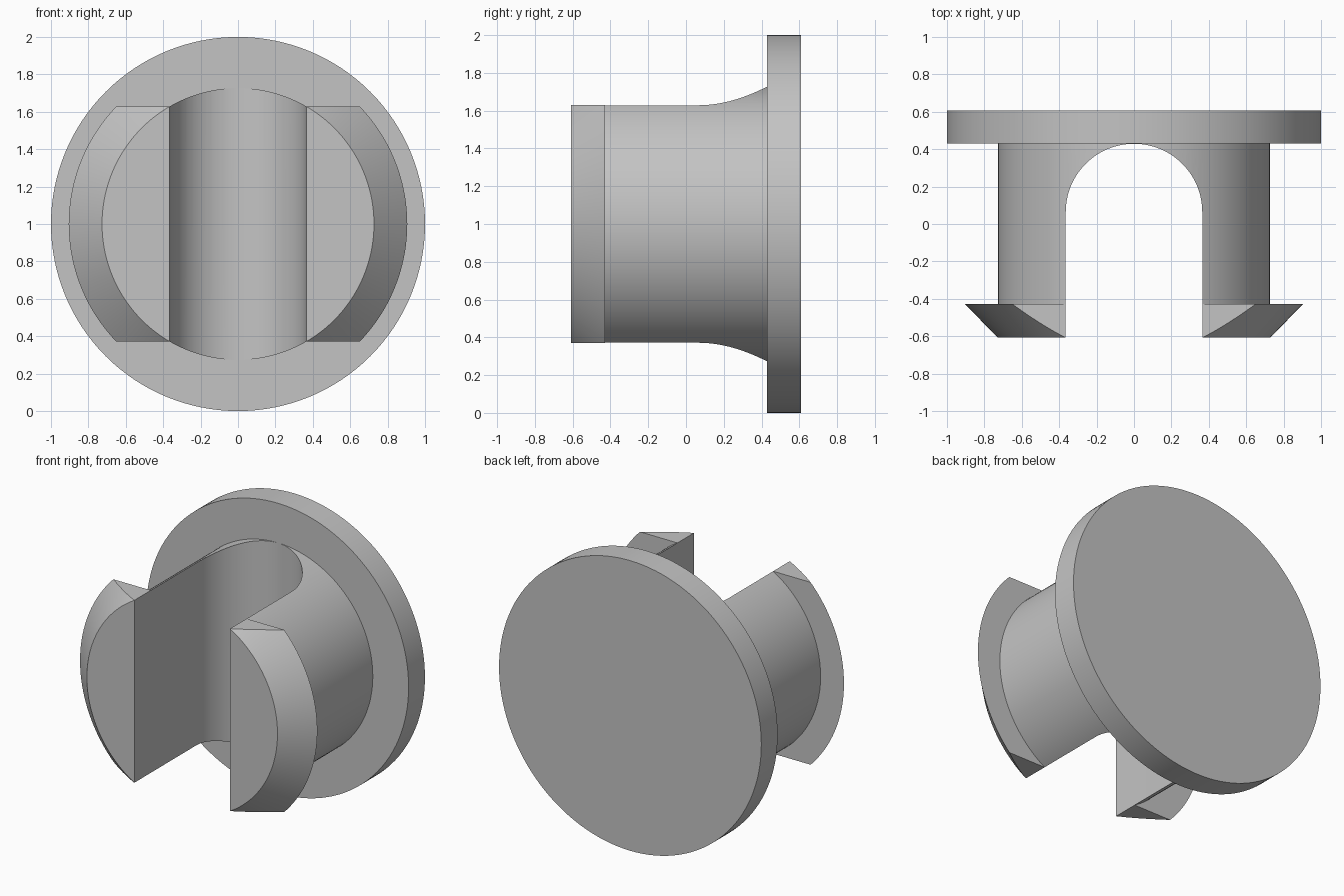
import bpy, bmesh, math
from mathutils import Matrix, Vector

cube = bpy.data.objects.get("Cube")
if cube:
    bpy.data.objects.remove(cube, do_unlink=True)

CENTRE = 1.0       # height of the turning axis
STEM_R = 0.727
SLOT_R = 0.365
FACE_Y = 0.43      # inner face of the disc
FRONT_Y = -0.608

grey = bpy.data.materials.new("plain grey")
grey.use_nodes = True
colour = (0.55, 0.55, 0.55, 1)
grey.diffuse_color = colour
grey.node_tree.nodes["Principled BSDF"].inputs["Base Color"].default_value = colour


def make_object(name, bm):
    bmesh.ops.recalc_face_normals(bm, faces=bm.faces)
    mesh = bpy.data.meshes.new(name)
    bm.to_mesh(mesh)
    bm.free()
    mesh.materials.append(grey)
    obj = bpy.data.objects.new(name, mesh)
    bpy.context.collection.objects.link(obj)
    return obj


def lathe(name, profile, steps=128):
    """Turn (radius, y) points around the y axis."""
    bm = bmesh.new()
    verts = [bm.verts.new((r, y, CENTRE)) for r, y in profile]
    edges = [bm.edges.new(pair) for pair in zip(verts, verts[1:])]
    bmesh.ops.spin(bm, geom=verts + edges, cent=(0, 0, CENTRE), axis=(0, 1, 0),
                   angle=math.tau, steps=steps, use_duplicate=False)
    bmesh.ops.remove_doubles(bm, verts=bm.verts, dist=1e-4)
    # merge the fan of triangles on each flat end into one face
    bmesh.ops.dissolve_limit(bm, angle_limit=0.001, verts=bm.verts, edges=bm.edges)
    return make_object(name, bm)


def box(name, size, centre):
    bm = bmesh.new()
    bmesh.ops.create_cube(bm, size=1, matrix=Matrix.Translation(centre) @ Matrix.Diagonal((*size, 1)))
    return make_object(name, bm)


def slot(name):
    """Round-ended channel running straight up through the stem."""
    bm = bmesh.new()
    end = FACE_Y - 0.001 - SLOT_R
    outline = [(SLOT_R * math.cos(a), end + SLOT_R * math.sin(a))
               for a in (math.pi * i / 48 for i in range(49))]
    outline += [(-SLOT_R, -1), (SLOT_R, -1)]
    face = bm.faces.new([bm.verts.new((x, y, -1)) for x, y in outline])
    top = bmesh.ops.extrude_face_region(bm, geom=[face])["geom"]
    bmesh.ops.translate(bm, vec=Vector((0, 0, 4)),
                        verts=[v for v in top if isinstance(v, bmesh.types.BMVert)])
    return make_object(name, bm)


# disc, stem and barbed front lip in one turned solid
plug = lathe("snap_plug", [(0, FRONT_Y), (STEM_R, FRONT_Y), (0.905, -0.428), (STEM_R, -0.428),
                           (STEM_R, FACE_Y), (1, FACE_Y), (1, 0.608), (0, 0.608)])

# channel between the prongs, and flats above and below the barbs
flat_z = math.sqrt(STEM_R ** 2 - SLOT_R ** 2)
cutters = [slot("slot_cutter")]
for side, name in ((1, "upper_flat_cutter"), (-1, "lower_flat_cutter")):
    cutters.append(box(name, (3, 0.7, 1), (0, -0.65, CENTRE + side * (flat_z + 0.5))))

bpy.ops.object.select_all(action="DESELECT")
bpy.context.view_layer.objects.active = plug
plug.select_set(True)
for cutter in cutters:
    cutter.hide_render = True
    mod = plug.modifiers.new(cutter.name, "BOOLEAN")
    mod.operation = "DIFFERENCE"
    mod.solver = "EXACT"
    mod.object = cutter
    bpy.ops.object.modifier_apply(modifier=mod.name)
    bpy.data.objects.remove(cutter, do_unlink=True)

bpy.ops.object.shade_smooth_by_angle(angle=math.radians(20))
